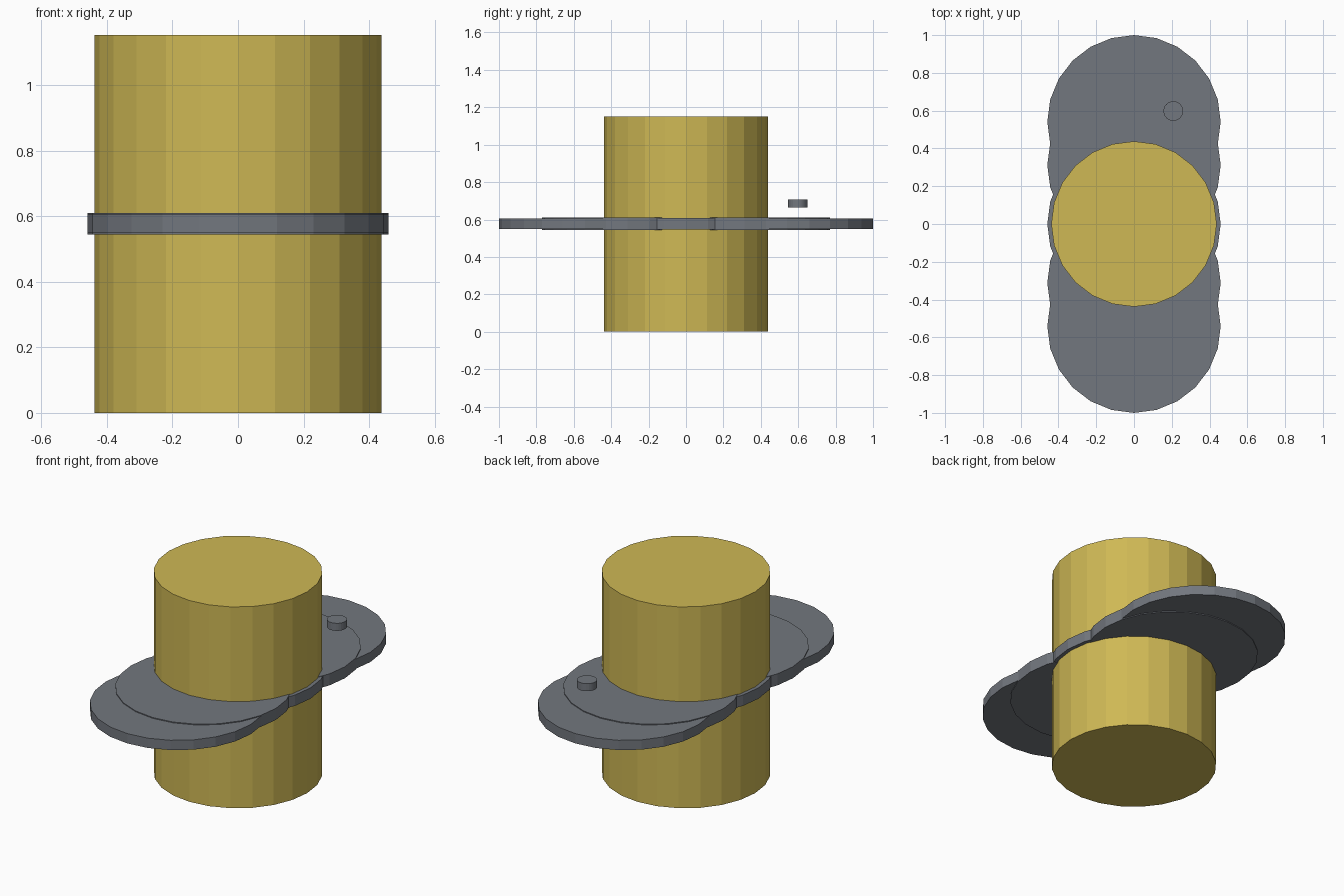
import bpy

# Remove the default cube
cube = bpy.data.objects.get("Cube")
if cube:
    bpy.data.objects.remove(cube, do_unlink=True)


def material(name, colour):
    mat = bpy.data.materials.new(name)
    mat.use_nodes = True
    mat.diffuse_color = colour
    mat.node_tree.nodes["Principled BSDF"].inputs["Base Color"].default_value = colour
    return mat


def disc(name, mat, radius, bottom, top, x=0, y=0):
    """Flat-shaded 24-sided cylinder between two heights."""
    bpy.ops.mesh.primitive_cylinder_add(
        vertices=24, radius=radius, depth=top - bottom,
        location=(x, y, (bottom + top) / 2))
    obj = bpy.context.object
    obj.name = name
    obj.data.materials.append(mat)
    return obj


yellow = material("mustard yellow", (0.62, 0.48, 0.09, 1))
grey = material("slate grey", (0.17, 0.185, 0.21, 1))

# Upright drum
disc("drum", yellow, 0.438, 0, 1.152)

# Overlapping discs that form the long plate
disc("plate_centre", grey, 0.459, 0.546, 0.608)
for side, sign in (("front", -1), ("back", 1)):
    disc(side + "_inner_disc", grey, 0.459, 0.544, 0.61, y=sign * 0.312)
    disc(side + "_outer_disc", grey, 0.459, 0.549, 0.605, y=sign * 0.541)

# Small button hovering over the back of the plate
disc("button", grey, 0.052, 0.663, 0.706, x=0.208, y=0.598)
